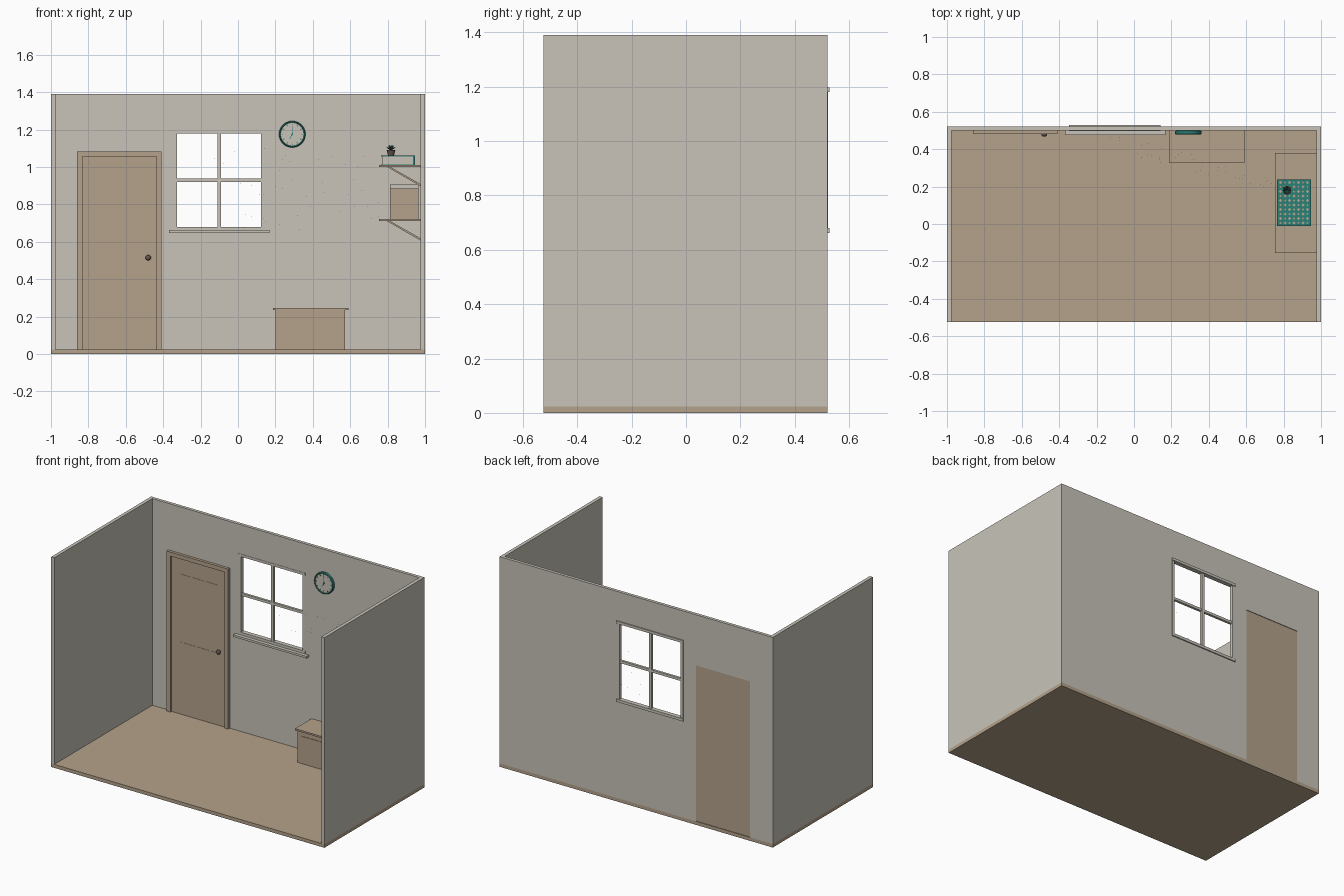
import bpy, math, random
from mathutils import Vector

random.seed(4)
cube = bpy.data.objects.get("Cube")
if cube:
    bpy.data.objects.remove(cube)


def material(name, rgb):
    m = bpy.data.materials.new(name)
    m.use_nodes = True
    m.diffuse_color = (*rgb, 1)
    m.node_tree.nodes["Principled BSDF"].inputs["Base Color"].default_value = (*rgb, 1)
    return m


PLASTER = material("warm_grey_plaster", (0.578, 0.552, 0.485))
WOOD = material("tan_wood", (0.456, 0.361, 0.254))
TEAL = material("teal", (0.023, 0.22, 0.19))
BRONZE = material("dark_bronze", (0.12, 0.095, 0.07))


def finish(name, mat, smooth=False):
    o = bpy.context.object
    o.name = name
    o.data.materials.append(mat)
    if smooth:
        bpy.ops.object.shade_smooth_by_angle()
    return o


def box(name, x, y, z, mat):
    bpy.ops.mesh.primitive_cube_add(size=1)
    o = finish(name, mat)
    for i, (a, b) in enumerate((x, y, z)):
        o.location[i] = (a + b) / 2
        o.scale[i] = b - a
    bpy.ops.object.transform_apply(location=False, rotation=False, scale=True)
    return o


def cylinder(name, loc, radius, depth, mat, rot=(0, 0, 0), sides=32):
    bpy.ops.mesh.primitive_cylinder_add(vertices=sides, radius=radius, depth=depth,
                                        location=loc, rotation=rot)
    return finish(name, mat, True)


def ball(name, loc, radius, mat, scale=(1, 1, 1), detail=2):
    bpy.ops.mesh.primitive_ico_sphere_add(subdivisions=detail, radius=radius, location=loc)
    o = finish(name, mat, True)
    o.scale = scale
    return o


def prism(name, outline, y0, y1, mat):
    """Extrude an outline in x and z along y."""
    n = len(outline)
    verts = [(x, y, z) for y in (y0, y1) for x, z in outline]
    faces = [list(range(n)), list(range(2 * n - 1, n - 1, -1))]
    faces += [[i, i + n, (i + 1) % n + n, (i + 1) % n] for i in range(n)]
    me = bpy.data.meshes.new(name)
    me.from_pydata(verts, [], faces)
    me.materials.append(mat)
    o = bpy.data.objects.new(name, me)
    bpy.context.collection.objects.link(o)
    return o


# Room shell
TOP, FLOOR = 1.39, 0.023
FRONT, INNER, BACK = -0.525, 0.5, 0.521
box("floor", (-1, 1), (FRONT, BACK), (0, FLOOR), WOOD)
for side, a, b in (("right", -1, -0.977), ("left", 0.977, 1)):
    box(side + "_wall", (a, b), (FRONT, BACK), (FLOOR, TOP), PLASTER)
wall = box("back_wall", (-0.977, 0.977), (INNER, BACK), (FLOOR, TOP), PLASTER)

# Door and window openings
for name, x, z in (("door_cutter", (-0.832, -0.437), (-0.1, 1.055)),
                   ("window_cutter", (-0.335, 0.13), (0.67, 1.187))):
    cutter = box(name, x, (0.4, 0.6), z, PLASTER)
    cutter.hide_render = True
    cutter.hide_viewport = True
    cutter.display_type = 'WIRE'
    cut = wall.modifiers.new(name, 'BOOLEAN')
    cut.object = cutter
    cut.solver = 'EXACT'

# Door, casing, panels and knob
box("door", (-0.832, -0.437), (0.494, 0.517), (FLOOR, 1.055), WOOD)
box("door_casing_right", (-0.86, -0.832), (0.482, INNER), (FLOOR, 1.082), WOOD)
box("door_casing_left", (-0.437, -0.41), (0.482, INNER), (FLOOR, 1.082), WOOD)
box("door_casing_top", (-0.832, -0.437), (0.482, INNER), (1.055, 1.082), WOOD)
for name, z in (("upper", (0.58, 0.95)), ("lower", (0.13, 0.5))):
    box("door_panel_" + name, (-0.77, -0.5), (0.4925, 0.495), z, WOOD)
cylinder("knob_stem", (-0.48, 0.488, 0.515), 0.007, 0.014, BRONZE, (math.pi / 2, 0, 0), 16)
ball("door_knob", (-0.48, 0.479, 0.515), 0.015, BRONZE, (1, 0.8, 1))

# Window frame, glazing bars and sill
frame_y = (0.498, 0.528)
for name, x in (("right", (-0.345, -0.327)), ("left", (0.122, 0.14))):
    box("window_frame_" + name, x, (0.498, 0.523), (0.68, 1.18), PLASTER)
for name, z in (("bottom", (0.662, 0.68)), ("top", (1.18, 1.197))):
    box("window_frame_" + name, (-0.348, 0.143), frame_y, z, PLASTER)
box("window_bar_upright", (-0.11, -0.092), (0.5, 0.52), (0.68, 1.18), PLASTER)
box("window_bar_cross", (-0.327, 0.122), (0.502, 0.518), (0.92, 0.937), PLASTER)
box("window_sill", (-0.368, 0.168), (0.475, INNER), (0.648, 0.662), PLASTER)

# Wall clock
cx, cz = 0.29, 1.175
upright = (math.pi / 2, 0, 0)
cylinder("clock_face", (cx, 0.492, cz), 0.066, 0.016, PLASTER, upright, 48)
bpy.ops.mesh.primitive_torus_add(major_segments=48, minor_segments=8, major_radius=0.066,
                                 minor_radius=0.005, location=(cx, 0.489, cz), rotation=upright)
finish("clock_rim", TEAL, True).scale = (1, 1, 2)


def clock_bar(name, angle, r0, r1, width):
    d = Vector((math.sin(angle), 0, math.cos(angle)))
    o = box(name, (-width / 2, width / 2), (-0.0015, 0.0015), (-(r1 - r0) / 2, (r1 - r0) / 2), TEAL)
    o.rotation_euler.y = angle
    o.location = Vector((cx, 0.483, cz)) + d * (r0 + r1) / 2


for hour in range(12):
    clock_bar("hour_mark", hour * math.pi / 6, 0.049, 0.057, 0.004)
clock_bar("minute_hand", 0, -0.008, 0.043, 0.003)
clock_bar("hour_hand", 7 * math.pi / 6, -0.008, 0.028, 0.004)
cylinder("clock_hub", (cx, 0.482, cz), 0.005, 0.004, TEAL, upright, 16)

# Storage chest
box("chest_body", (0.2, 0.573), (0.335, INNER), (FLOOR, 0.235), WOOD)
box("chest_lid", (0.188, 0.59), (0.327, INNER), (0.235, 0.246), WOOD)
box("chest_front_panel", (0.23, 0.543), (0.332, 0.336), (0.05, 0.205), WOOD)

# Wall shelves with diagonal brackets
for level, z in (("upper", 1.0), ("lower", 0.71)):
    box(level + "_shelf", (0.755, 0.977), (-0.155, 0.38), (z, z + 0.011), WOOD)
    for y in (-0.1, 0.31):
        prism(level + "_shelf_bracket",
              [(0.797, z), (0.815, z), (0.977, z - 0.092), (0.977, z - 0.104)],
              y, y + 0.015, WOOD)

# Large book lying on the upper shelf
bx, by = (0.765, 0.945), (-0.01, 0.237)
box("book_pages", (0.769, 0.936), (-0.005, 0.232), (1.014, 1.057), PLASTER)
box("book_back_cover", bx, by, (1.011, 1.014), TEAL)
box("book_front_cover", bx, by, (1.057, 1.06), TEAL)
box("book_spine", (0.936, 0.945), by, (1.014, 1.057), TEAL)

# Cover ornament of small inlaid diamonds
for i in range(7):
    for j in range(10):
        x, y = 0.783 + i * 0.024, 0.0055 + j * 0.024
        o = cylinder("cover_diamond", (x, y, 1.0603), 0.009 if (i + j) % 2 else 0.006,
                     0.001, WOOD, sides=4)
        o.data.shade_flat()

# Small potted plant on the book
px, py, pz = 0.818, 0.18, 1.06
bpy.ops.mesh.primitive_cone_add(vertices=20, radius1=0.016, radius2=0.023, depth=0.03,
                                location=(px, py, pz + 0.015))
finish("plant_pot", BRONZE, True)
for ring, (count, tilt, length) in enumerate(((8, 1.0, 0.03), (5, 0.5, 0.032))):
    for k in range(count):
        a = math.tau * k / count + ring * 0.3
        d = Vector((math.cos(a) * math.sin(tilt), math.sin(a) * math.sin(tilt), math.cos(tilt)))
        leaf = ball("plant_leaf", Vector((px, py, pz + 0.03)) + d * length / 2, length / 2,
                    TEAL if ring else BRONZE, (0.35, 0.2, 1), 1)
        leaf.rotation_euler = d.to_track_quat('Z', 'Y').to_euler()

# Row of books standing on the lower shelf
y = -0.02
for k in range(7):
    width = 0.026 + 0.006 * (k % 3)
    height = (0.165, 0.184, 0.172)[k % 3]
    mat = (WOOD, PLASTER, TEAL)[k % 3]
    z0 = 0.721
    box("standing_book_pages", (0.818, 0.962), (y + 0.003, y + width - 0.003),
        (z0, z0 + height - 0.004), PLASTER)
    for c in (y, y + width - 0.003):
        box("standing_book_cover", (0.812, 0.965), (c, c + 0.003), (z0, z0 + height), mat)
    box("standing_book_spine", (0.812, 0.818), (y + 0.003, y + width - 0.003),
        (z0, z0 + height), mat)
    y += width + 0.001

# Dust motes drifting in from the window
for k in range(90):
    t = random.random()
    ball("dust_mote", (-0.05 + 0.85 * t + random.uniform(-0.1, 0.1),
                       0.44 - 0.27 * t + random.uniform(-0.03, 0.03),
                       0.9 - 0.05 * t + random.uniform(-0.22, 0.22)), 0.0012, PLASTER, detail=1)
